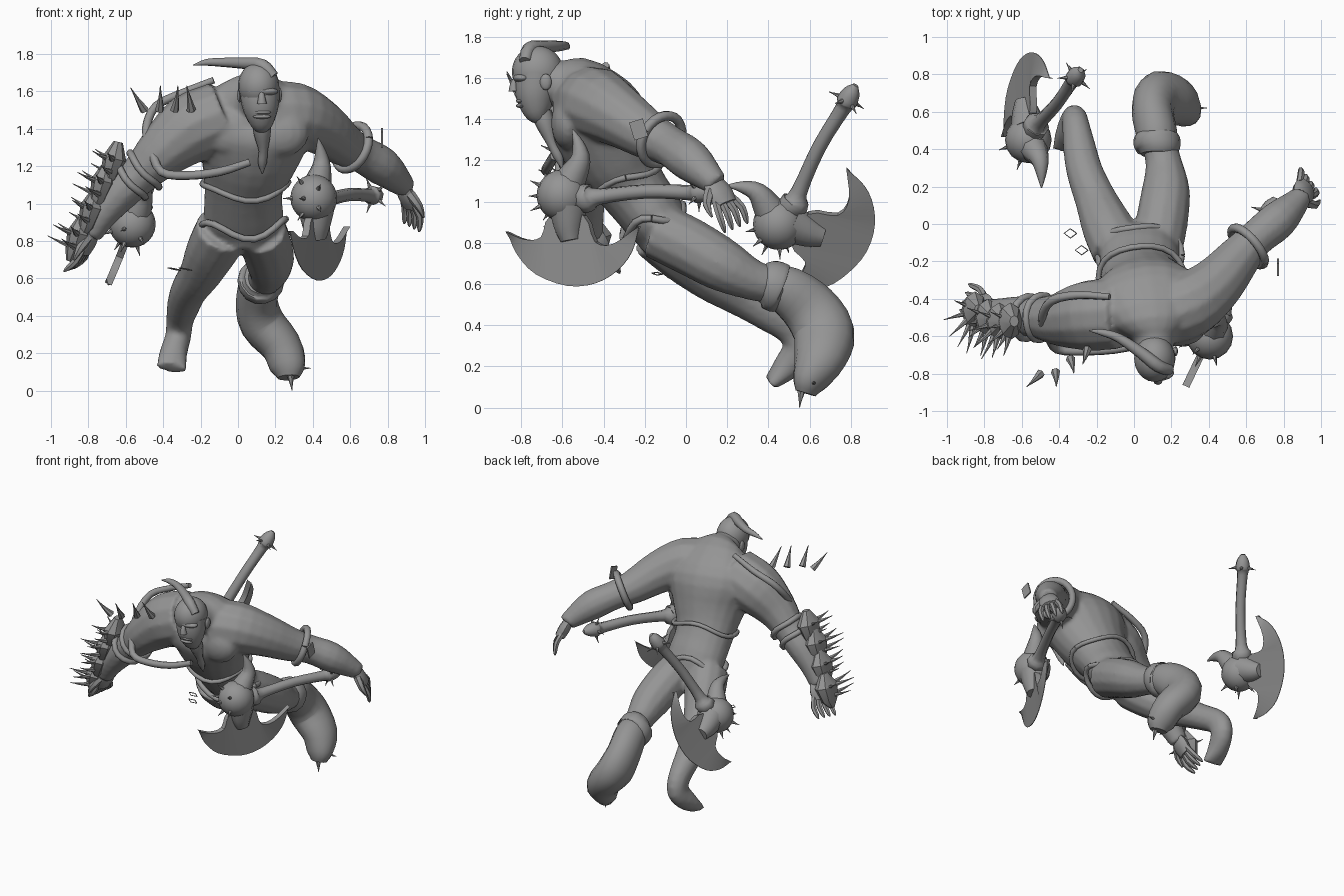
import bpy, bmesh, math, random
from mathutils import Vector, Matrix

random.seed(4)
if "Cube" in bpy.data.objects:
    bpy.data.objects.remove(bpy.data.objects["Cube"])

grey = bpy.data.materials.new("stone grey")
grey.use_nodes = True
COLOUR = (0.3, 0.3, 0.3, 1)
grey.diffuse_color = COLOUR
grey.node_tree.nodes["Principled BSDF"].inputs["Base Color"].default_value = COLOUR


def finish(name, bm, angle=50):
    bmesh.ops.recalc_face_normals(bm, faces=bm.faces)
    me = bpy.data.meshes.new(name)
    bm.to_mesh(me)
    bm.free()
    me.materials.append(grey)
    ob = bpy.data.objects.new(name, me)
    bpy.context.collection.objects.link(ob)
    bpy.ops.object.select_all(action='DESELECT')
    bpy.context.view_layer.objects.active = ob
    ob.select_set(True)
    bpy.ops.object.shade_smooth_by_angle(angle=math.radians(angle))
    return ob


def spline(pts, steps):
    """Catmull-Rom through tuples of any length."""
    p = [Vector(q) for q in pts]
    p = [2 * p[0] - p[1]] + p + [2 * p[-1] - p[-2]]
    out = []
    for i in range(1, len(p) - 2):
        a, b, c, d = p[i - 1:i + 3]
        for k in range(steps):
            t = k / steps
            out.append(0.5 * (2 * b + (c - a) * t + (2 * a - 5 * b + 4 * c - d) * t * t
                              + (3 * b - a - 3 * c + d) * t ** 3))
    return out + [p[-2]]


def loft(bm, pts, n=12, steps=3, ref=(1, 0, 0)):
    """Sweep rings along points (x, y, z, radius[, second radius])."""
    pts = spline([tuple(q) + (q[3],) if len(q) == 4 else q for q in pts], steps)
    centres = [Vector(q[:3]) for q in pts]
    rings = []
    side = Vector(ref)
    for i, q in enumerate(pts):
        t = (centres[min(i + 1, len(pts) - 1)] - centres[max(i - 1, 0)]).normalized()
        side = (side - t * side.dot(t)).normalized()
        up = t.cross(side)
        rings.append([bm.verts.new(centres[i]
                      + side * max(q[3], .002) * math.cos(k * math.tau / n)
                      + up * max(q[4], .002) * math.sin(k * math.tau / n)) for k in range(n)])
    for a, b in zip(rings, rings[1:]):
        for k in range(n):
            bm.faces.new((a[k], a[(k + 1) % n], b[(k + 1) % n], b[k]))
    bm.faces.new(rings[0])
    bm.faces.new(rings[-1])


def tube(name, pts, **kw):
    bm = bmesh.new()
    loft(bm, pts, **kw)
    return finish(name, bm)


def spike(bm, base, direction, length, r, bend=(0, 0, 0)):
    base, d, bend = Vector(base), Vector(direction).normalized(), Vector(bend)
    pts = [(*(base + d * length * t + bend * t * t), r * (1 - t)) for t in (0, .5, 1)]
    loft(bm, pts, n=6, steps=2, ref=(.31, .52, .8))


def ball(bm, centre, radii, seg=16):
    m = Matrix.Translation(centre) @ Matrix.Diagonal((*radii, 1))
    bmesh.ops.create_uvsphere(bm, u_segments=seg, v_segments=seg * 3 // 4, radius=1, matrix=m)


# Body: overlapping lofts fused into one skin
bm = bmesh.new()
loft(bm, [(.03, -.1, .78, .14, .11), (.03, -.14, .9, .21, .15), (.03, -.27, 1.08, .21, .17),
          (.06, -.37, 1.25, .27, .22), (.08, -.44, 1.42, .33, .24), (.1, -.52, 1.54, .25, .17),
          (.11, -.61, 1.57, .12, .12), (.11, -.68, 1.59, .1, .1)], n=20)
# arms
loft(bm, [(.15, -.48, 1.47, .18), (.3, -.43, 1.47, .18), (.44, -.32, 1.41, .15), (.56, -.18, 1.32, .12),
          (.65, -.08, 1.27, .1), (.77, .02, 1.2, .105), (.87, .12, 1.11, .07), (.89, .15, 1.08, .06)])
loft(bm, [(-.08, -.48, 1.47, .19), (-.25, -.49, 1.4, .19), (-.4, -.51, 1.28, .145), (-.52, -.5, 1.16, .11),
          (-.62, -.49, 1.07, .105), (-.72, -.48, .95, .085), (-.79, -.46, .83, .06)])
# legs
loft(bm, [(-.08, -.14, .86, .15), (-.14, -.02, .75, .14), (-.2, .12, .63, .115), (-.26, .27, .54, .1),
          (-.29, .4, .46, .09), (-.31, .52, .38, .075, .085), (-.32, .555, .29, .07, .085),
          (-.345, .49, .2, .075, .07), (-.355, .41, .12, .085, .035)])
loft(bm, [(.12, -.14, .86, .14), (.15, .02, .78, .14), (.17, .18, .69, .13), (.16, .32, .62, .1),
          (.13, .44, .59, .09)])
# chest muscles
for s in (-1, 1):
    ball(bm, (.1 + s * .13, -.57, 1.38), (.15, .085, .13))
body = finish("body", bm)
rm = body.modifiers.new("fuse", 'REMESH')
rm.mode, rm.voxel_size, rm.use_smooth_shade = 'VOXEL', .015, True
sm = body.modifiers.new("soften", 'SMOOTH')
sm.factor, sm.iterations = .5, 4

# Boot with folded cuff and toe claw
tube("left_boot", [(.13, .4, .6, .095), (.12, .49, .57, .11, .12), (.1, .6, .48, .112, .14),
                   (.13, .67, .36, .122, .15), (.23, .65, .24, .11, .13), (.265, .6, .13, .098, .085),
                   (.27, .58, .07, .06, .05)], n=14)
tube("boot_cuff", [(.13, .37, .61, .095), (.13, .41, .6, .12), (.12, .45, .58, .125), (.12, .48, .57, .105)], n=14)
bm = bmesh.new()
spike(bm, (.28, .56, .09), (.1, -.1, -1), .09, .022)
spike(bm, (.32, .62, .12), (1, 0, 0), .07, .015)
finish("boot_claws", bm)

# Head with brow, nose, lips, jaw and ears
bm = bmesh.new()
ball(bm, (.11, -.72, 1.63), (.11, .125, .125), 20)
loft(bm, [(.115, -.72, 1.62, .108, .108), (.12, -.73, 1.52, .098, .098), (.125, -.72, 1.44, .07, .07),
          (.125, -.7, 1.4, .04, .04)], n=16)
ball(bm, (.125, -.795, 1.6), (.09, .045, .025))
loft(bm, [(.125, -.82, 1.6, .014), (.127, -.835, 1.57, .018), (.128, -.835, 1.535, .026)], n=8)
for z in (1.488, 1.465):
    ball(bm, (.128, -.8, z), (.048, .025, .012))
for s in (-1, 1):
    ball(bm, (.115 + s * .107, -.68, 1.58), (.013, .028, .04), 10)
finish("head", bm)
tube("hair_tail", [(.19, -.78, 1.68, .03), (.13, -.76, 1.74, .035), (.04, -.69, 1.75, .032),
                   (-.08, -.61, 1.755, .025), (-.17, -.58, 1.755, .018), (-.24, -.57, 1.74, .003)], n=8)
tube("beard", [(.125, -.7, 1.43, .05), (.13, -.68, 1.37, .045), (.135, -.65, 1.28, .024),
               (.13, -.62, 1.22, .024), (.13, -.6, 1.16, .004)], n=8)


# Hands: palm, four fingers and thumb
def hand(name, wrist, aim, across, size):
    w, a, c = Vector(wrist), Vector(aim).normalized() * size, Vector(across).normalized() * size
    curl = a.cross(c) / size
    bm = bmesh.new()
    loft(bm, [(*(w + a * t), r * size, r * size * .55)
              for t, r in ((-.03, .045), (.04, .065), (.1, .055))], n=10, ref=c)
    for k in range(4):
        root = w + a * .08 + c * (k - 1.5) * .03
        fan = c * (k - 1.5) * .012
        loft(bm, [(*root, .02), (*(root + a * .06 + fan), .019), (*(root + a * .11 + fan - curl * .02), .014),
                  (*(root + a * .13 + fan - curl * .03), .004)], n=6, steps=2, ref=c)
    loft(bm, [(*(w + a * .02 - c * .04), .028), (*(w + a * .07 - c * .09), .022),
              (*(w + a * .13 - c * .1), .006)], n=6, steps=2, ref=c)
    finish(name, bm)


hand("left_hand", (.89, .14, 1.08), (.25, .45, -.75), (-.55, .75, .3), 1.12)
hand("right_hand", (-.78, -.46, .84), (-.4, .25, -.85), (.3, .9, .1), 1.15)

# Spiked gauntlet on the right forearm
bm = bmesh.new()
plates = [(-.66, -.52, 1.24), (-.72, -.52, 1.12), (-.78, -.5, .98), (-.85, -.46, .84)]
for x, y, z in plates:
    loft(bm, [(x + .02, y, z + .09, .03, .025), (x, y, z, .1, .065), (x - .03, y, z - .1, .07, .045),
              (x - .05, y, z - .15, .02, .02)], n=8, steps=1, ref=(0, 1, 0))
    for k in range(5):
        a = math.radians(-70 + 30 * k)
        d = Vector((-math.cos(a) * .7, math.sin(a) - .55, .2))
        spike(bm, (x + d.x * .05, y + d.y * .06, z - .07 * (k % 2)), d, random.uniform(.08, .15), .018,
              (-.01, 0, .02))
finish("spiked_gauntlet", bm, 30)


# Bands and straps
def ring(name, centre, axis, rx, ry, thick, wave=0, count=24):
    z = Vector(axis).normalized()
    x = (Vector((1, 0, 0)) - z * z.x).normalized()
    y = z.cross(x)
    pts = []
    for k in range(count + 1):
        a = k * math.tau / count
        pts.append((*(Vector(centre) + x * rx * math.cos(a) + y * ry * math.sin(a)
                      + z * wave * math.cos(3 * a + 1)), thick))
    tube(name, pts, n=8, steps=1, ref=(.2, .3, .9))


ring("waist_strap", (.04, -.29, 1.11), (.02, -.4, .9), .23, .195, .016, .02)
ring("hip_strap", (.03, -.16, .9), (0, -.35, .9), .225, .165, .018, .035)
ring("left_armband", (.61, -.12, 1.3), (.7, .6, -.35), .125, .125, .024)
for k in range(2):
    ring("right_arm_wrap", (-.5 - .07 * k, -.5, 1.18 - .06 * k), (-.75, .1, -.65),
         .12 - .006 * k, .12 - .006 * k, .02, .006, 16)
tube("shoulder_strap", [(.06, -.64, 1.22, .02), (-.1, -.67, 1.17, .024), (-.28, -.68, 1.15, .024),
                        (-.41, -.67, 1.17, .024), (-.46, -.6, 1.28, .024), (-.49, -.5, 1.4, .024),
                        (-.44, -.41, 1.52, .024), (-.3, -.38, 1.59, .022), (-.13, -.39, 1.66, .018)], n=8)
bm = bmesh.new()
for x, y, lean in ((-.5, -.8, -.5), (-.42, -.79, .1), (-.34, -.72, .2), (-.25, -.67, -.1)):
    spike(bm, (x, y, 1.5), (lean, -.55, .7), .13, .025, (-.01, 0, .03))
finish("shoulder_horns", bm)

# Skin studs, arm plate and loose buckles
bm = bmesh.new()
for p in ((.47, -.43, 1.53), (.46, -.3, 1.53), (.53, -.35, 1.41)):
    ball(bm, p, (.015, .018, .012), 8)
finish("skin_studs", bm)
bm = bmesh.new()
bmesh.ops.create_cube(bm, size=1, matrix=Matrix.Translation((.77, -.23, 1.35)) @ Matrix.Rotation(.3, 4, 'X')
                      @ Matrix.Diagonal((.009, .07, .09, 1)))
finish("arm_plate", bm)
for x, y in ((-.34, -.05), (-.28, -.14)):
    ring("loose_buckle", (x, y, .65), (.2, .1, 1), .035, .025, .003, count=4)


# Spiked axe, laid out along handle (u) and blade (v) directions
def axe(name, centre, handle, blade):
    o, u = Vector(centre), Vector(handle).normalized()
    v = Vector(blade)
    v = (v - u * v.dot(u)).normalized()
    w = u.cross(v)
    at = lambda a, b, c=0: o + u * a + v * b + w * c
    bm = bmesh.new()
    ball(bm, o, (.125, .125, .125))
    loft(bm, [(*at(.08, 0), .06), (*at(.14, .02), .07), (*at(.2, .01), .04), (*at(.45, -.01), .035),
              (*at(.68, 0), .038), (*at(.72, 0), .052), (*at(.78, 0), .042), (*at(.82, 0), .015)], n=8)
    loft(bm, [(*at(.03, .05), .1), (*at(.03, .15), .075), (*at(.04, .22), .05)], n=10)
    loft(bm, [(*at(.05, -.08), .075), (*at(.1, -.17), .05), (*at(.09, -.25), .028),
              (*at(.06, -.32), .003)], n=8)
    for a in range(5):
        e = v * math.sin(a * 1.26) + w * math.cos(a * 1.26)
        d = (e - u).normalized()
        spike(bm, o + d * .115, d, .06, .014)
        spike(bm, at(.73, 0) + e * .04, e - u * .2, .06, .013)
    spike(bm, o - u * .11, -u, .07, .016)
    finish(name + "_shaft", bm)
    # crescent blade: thick at the root, thin at the edge
    outer = spline([(-.3, .17), (-.25, .28), (-.15, .38), (.02, .44), (.17, .43), (.29, .37), (.37, .28), (.41, .16)], 3)
    inner = spline([(-.3, .17), (-.2, .21), (-.11, .2), (-.06, .1), (.12, .1), (.18, .23), (.28, .24), (.41, .16)], 3)
    bm = bmesh.new()
    rows = []
    for p, q in zip(outer, inner):
        rows.append([bm.verts.new(at(*p, .002)), bm.verts.new(at(*q, .02)),
                     bm.verts.new(at(*q, -.02)), bm.verts.new(at(*p, -.002))])
    for a, b in zip(rows, rows[1:]):
        for k in range(4):
            bm.faces.new((a[k], a[(k + 1) % 4], b[(k + 1) % 4], b[k]))
    finish(name + "_blade", bm, 30)


axe("front_axe", (.405, -.6, 1.03), (.43, .9, .02), (0, 0, -1))
axe("back_axe", (-.565, .45, .89), (.27, .36, .65), (-.05, .33, -.14))
